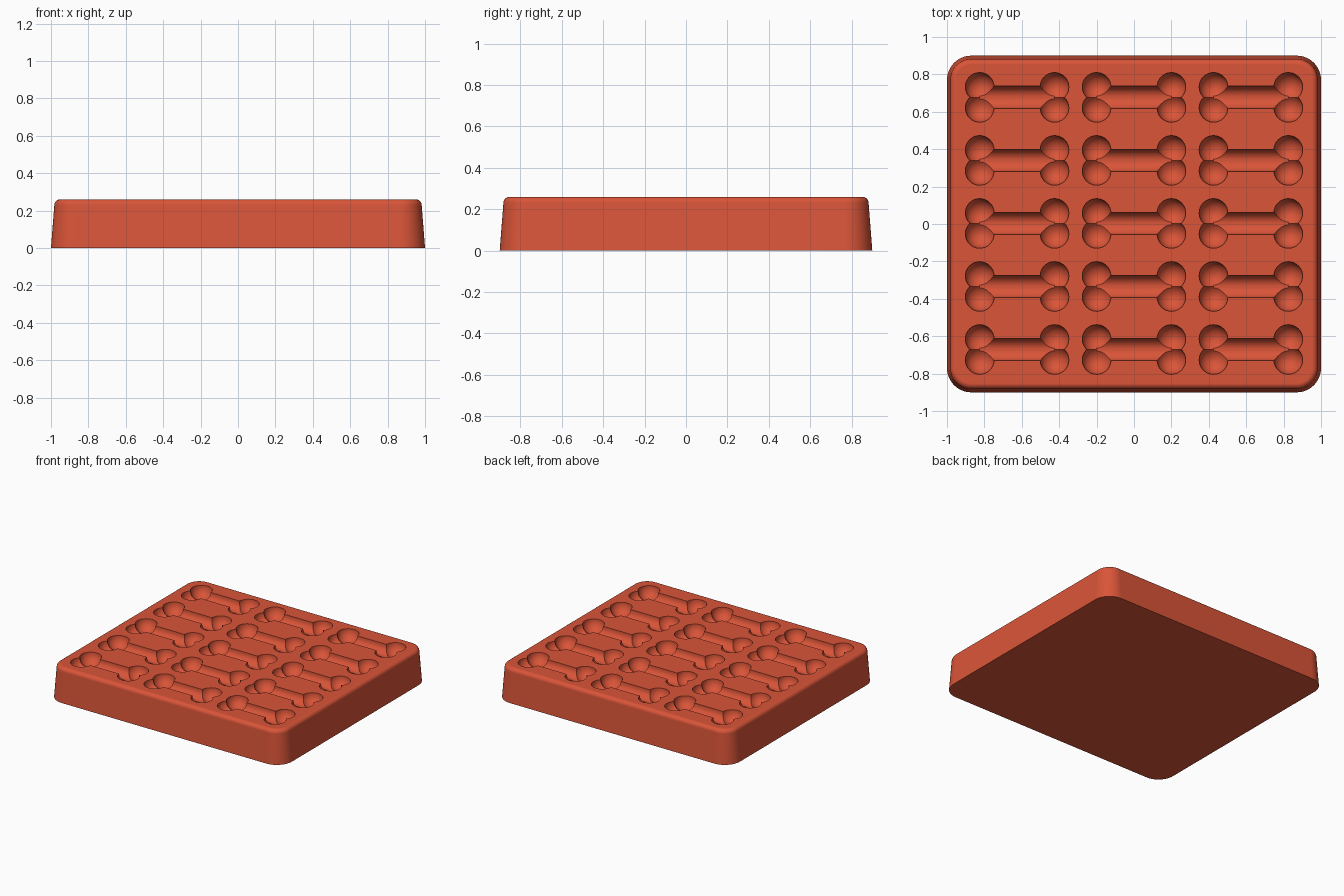
import bpy, bmesh
from math import sin, cos, pi, radians
from mathutils import Matrix

cube = bpy.data.objects.get("Cube")
if cube:
    bpy.data.objects.remove(cube, do_unlink=True)

HEIGHT = 0.26
LOBE_RADIUS, BAR_RADIUS = 0.077, 0.06
LOBE_X, LOBE_Y = 0.2, 0.056
CENTRES = [(0.625 * c, 0.337 * r + 0.003) for c in (-1, 0, 1) for r in range(-2, 3)]

red = bpy.data.materials.new("terracotta_red")
red.use_nodes = True
colour = (0.70, 0.090, 0.040, 1)
red.diffuse_color = colour
red.node_tree.nodes["Principled BSDF"].inputs["Base Color"].default_value = colour


def make_object(name, bm):
    bmesh.ops.recalc_face_normals(bm, faces=bm.faces)
    mesh = bpy.data.meshes.new(name)
    bm.to_mesh(mesh)
    bm.free()
    mesh.materials.append(red)
    obj = bpy.data.objects.new(name, mesh)
    bpy.context.collection.objects.link(obj)
    return obj


def rounded_ring(bm, inset, z, steps=12):
    """Rounded rectangle of vertices at height z, pulled in by inset."""
    radius = 0.13 - inset
    verts = []
    for quarter, (sx, sy) in enumerate([(1, 1), (-1, 1), (-1, -1), (1, -1)]):
        for i in range(steps + 1):
            a = (quarter + i / steps) * pi / 2
            verts.append(bm.verts.new((sx * 0.87 + radius * cos(a),
                                       sy * 0.77 + radius * sin(a), z)))
    return verts


# Tray body: tapered wall with a rounded top rim
bm = bmesh.new()
fillet = 0.03
levels = [(0, 0)]
for i in range(7):
    a = i / 6 * pi / 2
    levels.append((0.018 + fillet * (1 - cos(a)), HEIGHT - fillet * (1 - sin(a))))
rings = [rounded_ring(bm, *level) for level in levels]
for low, high in zip(rings, rings[1:]):
    for i in range(len(low)):
        j = (i + 1) % len(low)
        bm.faces.new((low[i], low[j], high[j], high[i]))
bm.faces.new(rings[0])
bm.faces.new(rings[-1])
tray = make_object("bone_mould_tray", bm)

# Cutters: one set of bars and two sets of round bone ends
cutters = []
bm = bmesh.new()
for x, y in CENTRES:
    matrix = Matrix.Translation((x, y, HEIGHT - 0.004)) @ Matrix.Rotation(pi / 2, 4, 'Y')
    bmesh.ops.create_cone(bm, cap_ends=True, segments=32, radius1=BAR_RADIUS,
                          radius2=BAR_RADIUS, depth=2 * LOBE_X, matrix=matrix)
cutters.append(make_object("bar_cutter", bm))
for side, name in ((1, "back_lobe_cutter"), (-1, "front_lobe_cutter")):
    bm = bmesh.new()
    for x, y in CENTRES:
        for end in (-LOBE_X, LOBE_X):
            bmesh.ops.create_uvsphere(
                bm, u_segments=32, v_segments=17, radius=LOBE_RADIUS,
                matrix=Matrix.Translation((x + end, y + side * LOBE_Y, HEIGHT - 0.004)))
    cutters.append(make_object(name, bm))

# Carve the bone hollows and keep the result as plain mesh
for cutter in cutters:
    cutter.hide_render = True
    mod = tray.modifiers.new(cutter.name, 'BOOLEAN')
    mod.operation = 'DIFFERENCE'
    mod.solver = 'EXACT'
    mod.object = cutter
bpy.context.view_layer.update()
carved = bpy.data.meshes.new_from_object(
    tray.evaluated_get(bpy.context.evaluated_depsgraph_get()))
carved.name = "bone_mould_tray"
tray.modifiers.clear()
tray.data = carved
carved.materials.clear()
carved.materials.append(red)
for cutter in cutters:
    bpy.data.objects.remove(cutter, do_unlink=True)

# Smooth hollows and rim, crisp hollow edges and base
bpy.ops.object.select_all(action='DESELECT')
tray.select_set(True)
bpy.context.view_layer.objects.active = tray
bpy.ops.object.shade_smooth_by_angle(angle=radians(35))
weighted = tray.modifiers.new("flat_top_normals", 'WEIGHTED_NORMAL')
weighted.keep_sharp = True
